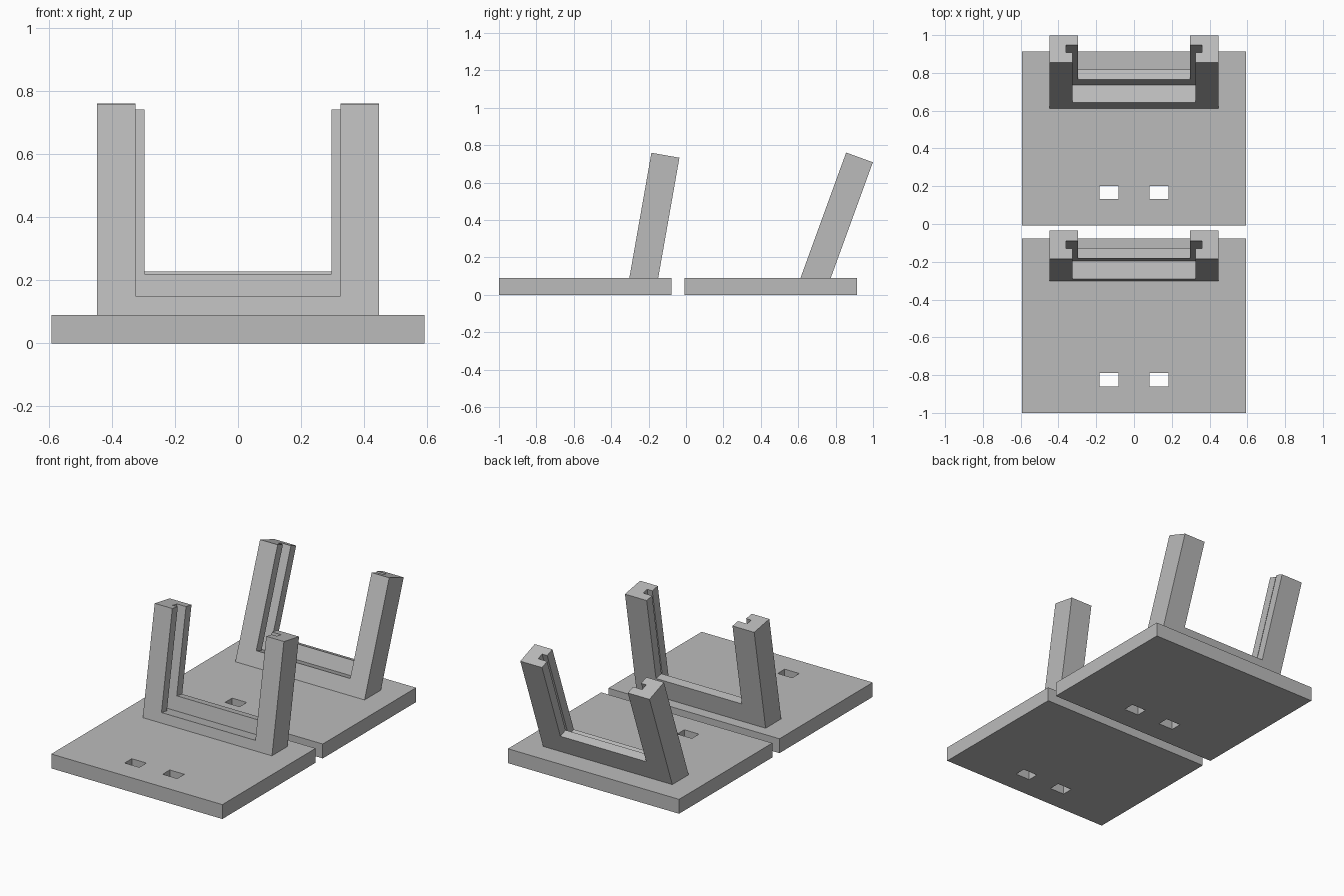
import bpy, bmesh
from math import radians, sin, cos
from mathutils import Matrix, Vector

if "Cube" in bpy.data.objects:
    bpy.data.objects.remove(bpy.data.objects["Cube"])

grey = bpy.data.materials.new("plain grey")
grey.diffuse_color = (0.5, 0.5, 0.5, 1)
grey.use_nodes = True
grey.node_tree.nodes["Principled BSDF"].inputs["Base Color"].default_value = grey.diffuse_color


def block_solid(name, xs, ys, zs, filled, matrix=Matrix(), floor=None):
    """Closed shell around the filled boxes of a stepped block."""
    bm = bmesh.new()
    cuts = (xs, ys, zs)
    size = [len(c) - 1 for c in cuts]

    def full(i):
        if any(i[a] < 0 or i[a] >= size[a] for a in range(3)):
            return False
        return filled(*[(cuts[a][i[a]] + cuts[a][i[a] + 1]) / 2 for a in range(3)])

    verts = {}

    def vert(key):
        if key not in verts:
            verts[key] = bm.verts.new([cuts[a][key[a]] for a in range(3)])
        return verts[key]

    cells = [(i, j, k) for i in range(size[0]) for j in range(size[1]) for k in range(size[2])]
    for cell in filter(full, cells):
        for a in range(3):
            for side in (0, 1):
                near = list(cell)
                near[a] += 2 * side - 1
                if full(near):
                    continue
                b, c = (a + 1) % 3, (a + 2) % 3
                ring = []
                for u, v in ((0, 0), (1, 0), (1, 1), (0, 1)):
                    key = list(cell)
                    key[a] += side
                    key[b] += u
                    key[c] += v
                    ring.append(vert(tuple(key)))
                bm.faces.new(ring if side else ring[::-1])
    # merge flat neighbours into clean faces
    bmesh.ops.dissolve_limit(bm, angle_limit=radians(1), verts=bm.verts[:], edges=bm.edges[:])
    bm.transform(matrix)
    # trim away whatever would sink into the base
    if floor is not None:
        bmesh.ops.bisect_plane(bm, geom=bm.verts[:] + bm.edges[:] + bm.faces[:], dist=1e-5,
                               plane_co=Vector((0, 0, floor)), plane_no=Vector((0, 0, 1)),
                               clear_inner=True)
    mesh = bpy.data.meshes.new(name)
    bm.to_mesh(mesh)
    bm.free()
    mesh.materials.append(grey)
    obj = bpy.data.objects.new(name, mesh)
    bpy.context.collection.objects.link(obj)
    return obj


BASE_TOP = 0.09
THICK, SLOT_FRONT, SLOT_BACK = 0.152, 0.055, 0.097
OUTER, SLOT, FRONT_GAP, BACK_GAP = 0.447, 0.36, 0.325, 0.297


def base(name, y0):
    """Flat plate with two rectangular through holes."""
    def filled(x, y, z):
        return not (0.081 < abs(x) < 0.182 and y0 + 0.14 < y < y0 + 0.21)
    block_solid(name, [-0.592, -0.182, -0.081, 0.081, 0.182, 0.592],
                [y0, y0 + 0.14, y0 + 0.21, y0 + 0.922], [0, BASE_TOP], filled)


def frame(name, y, tilt, lift):
    """Leaning U-shaped holder with a groove inside both arms."""
    ledge, lip, top = 0.061 + lift, 0.149 + lift, 0.68 + lift

    def filled(x, t, h):
        if t < SLOT_FRONT:
            return h < ledge or abs(x) > FRONT_GAP
        if t < SLOT_BACK:
            return h < ledge or abs(x) > SLOT
        return h < lip or abs(x) > BACK_GAP

    half = [OUTER, SLOT, FRONT_GAP, BACK_GAP]
    place = Matrix.Translation((0, y, BASE_TOP)) @ Matrix.Rotation(-radians(tilt), 4, 'X')
    block_solid(name, [-v for v in half] + half[::-1], [0, SLOT_FRONT, SLOT_BACK, THICK],
                [0, ledge, lip, top], filled, place, BASE_TOP)


base("front_base", -1.0)
base("rear_base", -0.008)
frame("front_frame", -0.303, 10, 0)
frame("rear_frame", 0.612, 20, 0.034)
